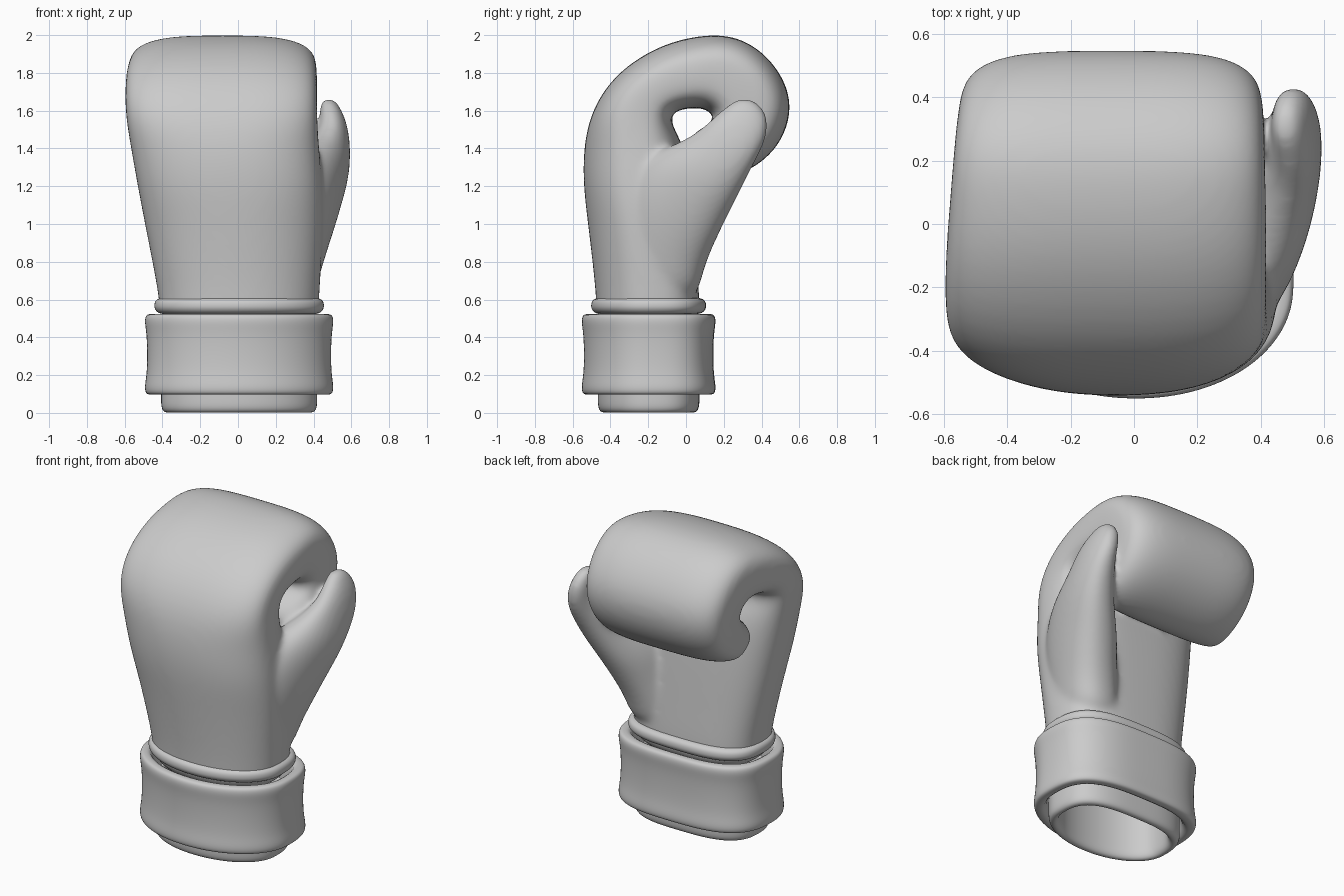
import bpy, bmesh
from math import sin, cos, pi, copysign


def sup(v, n):
    return copysign(abs(v) ** (2 / n), v)


def skin(bm, rings, closed=False):
    # bridge successive rings; cap the ends unless the sweep is closed
    vs = [[bm.verts.new(p) for p in r] for r in rings]
    n, m = len(vs[0]), len(vs)
    for i in range(m if closed else m - 1):
        a, b = vs[i], vs[(i + 1) % m]
        for k in range(n):
            bm.faces.new((a[k], a[(k + 1) % n], b[(k + 1) % n], b[k]))
    if not closed:
        bm.faces.new(vs[0])
        bm.faces.new(vs[-1])


def slab(oy, oz, iy, iz, x0, x1, n_out, n_in, tilt=0, count=32):
    # section spanning an outer and an inner point in the YZ plane, and x0..x1
    pts = []
    for k in range(count):
        t = 2 * pi * (k + 0.5) / count
        n = n_out if sin(t) > 0 else n_in
        c, s = sup(cos(t), n), sup(sin(t), n)
        pts.append(((x0 + x1) / 2 + c * (x1 - x0) / 2 + s * tilt,
                    (oy + iy) / 2 + s * (oy - iy) / 2,
                    (oz + iz) / 2 + s * (oz - iz) / 2))
    return pts


def finish(bm, name):
    bmesh.ops.recalc_face_normals(bm, faces=bm.faces)
    me = bpy.data.meshes.new(name)
    bm.to_mesh(me)
    bm.free()
    for p in me.polygons:
        p.use_smooth = True
    ob = bpy.data.objects.new(name, me)
    bpy.context.collection.objects.link(ob)
    sub = ob.modifiers.new("round", 'SUBSURF')
    sub.levels = sub.render_levels = 2
    return ob


# padded hand curling over into the fist: outer y,z  inner y,z  x range
hand = [
    (-.47, .42, .07, .42, -.41, .42),
    (-.475, .58, .075, .58, -.415, .43),
    (-.49, .75, .06, .75, -.445, .44),
    (-.52, 1.0, .04, 1.0, -.495, .455),
    (-.545, 1.2, .02, 1.22, -.535, .45),
    (-.545, 1.4, -.01, 1.42, -.57, .43),
    (-.505, 1.60, -.08, 1.53, -.595, .42),
    (-.375, 1.80, -.08, 1.59, -.60, .42),
    (-.15, 1.945, -.01, 1.61, -.595, .42),
    (.06, 2.0, .05, 1.615, -.585, .42),
    (.25, 2.005, .10, 1.61, -.575, .415),
    (.42, 1.91, .14, 1.585, -.565, .415),
    (.54, 1.74, .145, 1.555, -.555, .41),
    (.56, 1.58, .12, 1.525, -.545, .405),
    (.50, 1.42, .06, 1.495, -.54, .40),
    (.38, 1.305, .02, 1.455, -.53, .395),
    (.24, 1.245, .005, 1.41, -.52, .385),
    (.12, 1.245, .01, 1.36, -.49, .36)]
# flattened thumb growing out of the side, plus lean of the section
thumb = [
    (.06, .58, -.30, .62, .08, .40, .01),
    (.085, .74, -.36, .84, .08, .445, .02),
    (.15, .90, -.38, 1.08, .12, .50, .04),
    (.22, 1.04, -.33, 1.26, .16, .54, .05),
    (.29, 1.18, -.20, 1.37, .26, .575, .05),
    (.365, 1.33, -.03, 1.43, .36, .59, .035),
    (.425, 1.44, .09, 1.51, .425, .59, .01),
    (.445, 1.56, .165, 1.585, .432, .565, 0),
    (.385, 1.645, .24, 1.645, .437, .525, 0),
    (.33, 1.665, .28, 1.665, .455, .505, 0)]
bm = bmesh.new()
skin(bm, [slab(*r, 2.1 if i < 4 else 2.3 if i < 6 else 2.9 if i < 10 else 3.5,
               3 if i < 6 else 4) for i, r in enumerate(hand)])
skin(bm, [slab(*r[:6], 2.3, 2.1, r[6]) for r in thumb])
glove = finish(bm, "glove_body")
rm = glove.modifiers.new("merge", 'REMESH')
rm.mode = 'VOXEL'
rm.voxel_size = 0.014
rm.use_smooth_shade = True
sm = glove.modifiers.new("blend", 'SMOOTH')
sm.factor = 0.5
sm.iterations = 26


def band(name, profile, hx=.415, hy=.27, count=40):
    # closed profile of (offset, z) carried round the wrist outline, rounder in front
    bm = bmesh.new()
    rings = []
    for d, z in profile:
        ring = []
        for k in range(count):
            t = 2 * pi * (k + .5) / count
            n = 3 if sin(t) > 0 else 2.05
            ring.append((.006 + sup(cos(t), n) * (hx + d),
                         -.198 + sup(sin(t), n) * (hy + d), z))
        rings.append(ring)
    skin(bm, rings, True)
    return finish(bm, name)


# hollow lining, wrist cuff and piping
band("lining", [(-.005, .4), (0, .1), (0, .03), (-.015, .003), (-.045, .0),
                (-.065, .03), (-.065, .1), (-.065, .45)])
band("cuff", [(-.01, .095), (.06, .095), (.082, .102), (.087, .14), (.076, .2),
              (.072, .3), (.076, .42), (.087, .48), (.082, .517), (.06, .525), (-.01, .525)])
band("piping", [(-.03, .52), (.015, .526), (.034, .55), (.036, .57),
                (.032, .592), (.012, .608), (-.03, .61)])
